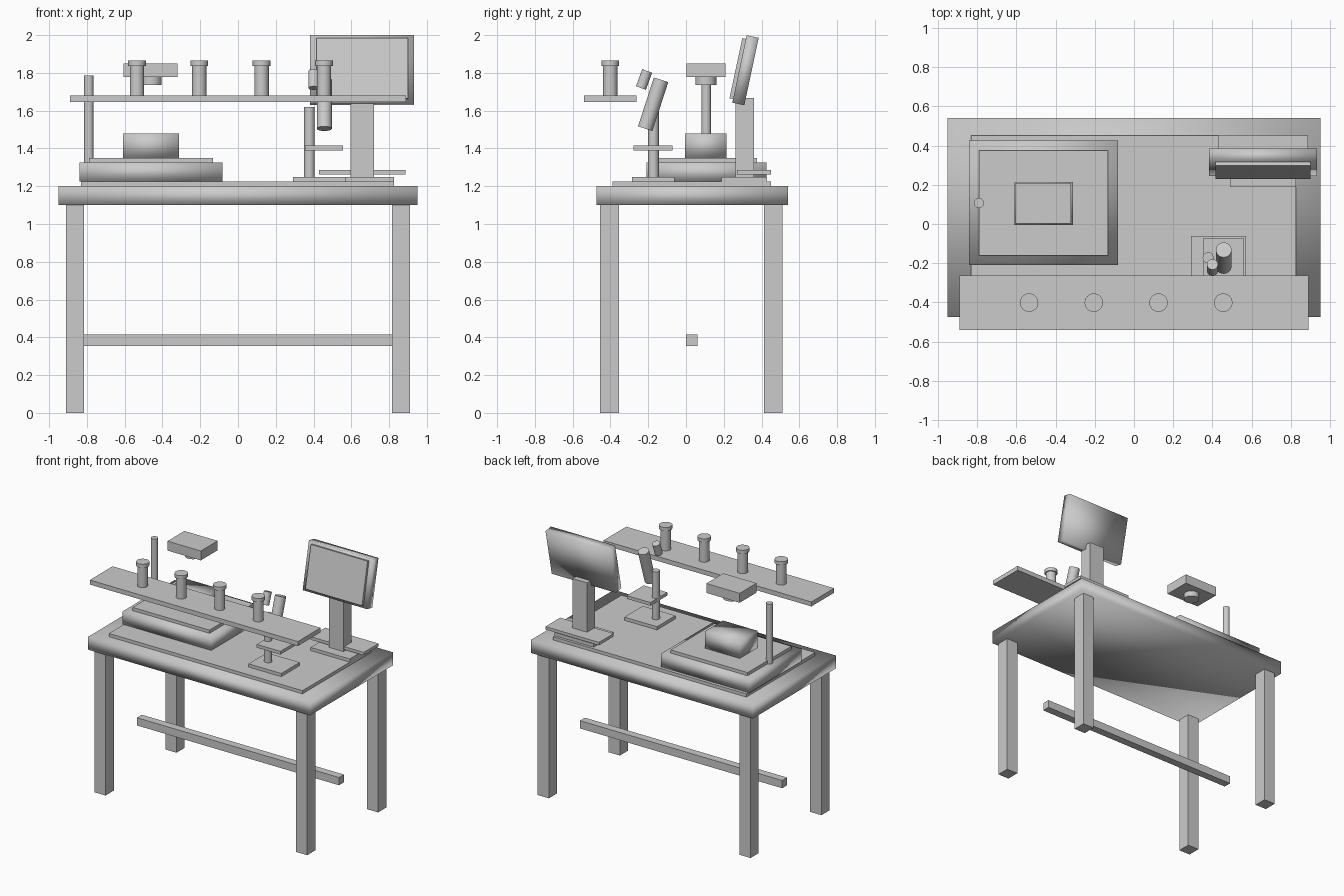
import bpy, math

if "Cube" in bpy.data.objects:
    bpy.data.objects.remove(bpy.data.objects["Cube"])


def finish(ob, name):
    ob.name = name
    ob.data.name = name
    return ob


def box(name, x, y, z, soft=False):
    """Box from (min, max) ranges; soft gives fully smooth shading."""
    lo_hi = (x, y, z)
    bpy.ops.mesh.primitive_cube_add(size=1, location=[(a + b) / 2 for a, b in lo_hi])
    ob = bpy.context.object
    ob.scale = [b - a for a, b in lo_hi]
    bpy.ops.object.transform_apply(location=False, rotation=False, scale=True)
    if soft:
        bpy.ops.object.shade_smooth()
    return finish(ob, name)


def cylinder(name, centre, radius, height, tilt=0.0, sides=24):
    """Round part; tilt (degrees) leans its top towards the back."""
    bpy.ops.mesh.primitive_cylinder_add(vertices=sides, radius=radius, depth=height,
                                        location=centre,
                                        rotation=(math.radians(-tilt), 0, 0))
    bpy.ops.object.shade_smooth_by_angle(angle=math.radians(40))
    return finish(bpy.context.object, name)


# Table: top, four legs, stretcher, work mat
box("table_top", (-0.95, 0.95), (-0.475, 0.54), (1.10, 1.20), soft=True)
for side, sx in (("left", -0.863), ("right", 0.863)):
    for end, sy in (("front", -0.405), ("back", 0.462)):
        box(f"{end}_{side}_leg", (sx - 0.048, sx + 0.048), (sy - 0.05, sy + 0.05), (0, 1.10))
box("stretcher", (-0.865, 0.865), (0.0, 0.06), (0.355, 0.415))
box("work_mat", (-0.832, 0.825), (-0.39, 0.45), (1.20, 1.225))

# Weighing station: stepped base, sample block, post
box("station_base", (-0.84, -0.082), (-0.21, 0.425), (1.225, 1.325), soft=True)
box("station_plate", (-0.79, -0.132), (-0.16, 0.375), (1.325, 1.35))
box("sample_block", (-0.61, -0.312), (-0.005, 0.215), (1.35, 1.48), soft=True)
cylinder("station_post", (-0.79, 0.107, 1.545), 0.025, 0.485)

# Overhead camera with its lens
box("camera_body", (-0.605, -0.32), (0.002, 0.208), (1.777, 1.85))
cylinder("camera_lens", (-0.46, 0.105, 1.756), 0.056, 0.042)

# Front shelf with a row of capped jars
box("shelf", (-0.89, 0.89), (-0.54, -0.262), (1.645, 1.68))
for i in range(4):
    x = -0.535 + 0.33 * i
    cylinder(f"jar_{i + 1}", (x, -0.401, 1.76), 0.038, 0.16)
    cylinder(f"jar_cap_{i + 1}", (x, -0.401, 1.851), 0.047, 0.028)

# Microscope: base, column, stage, tilted tube and eyepiece
box("microscope_base", (0.29, 0.57), (-0.285, -0.06), (1.225, 1.25))
cylinder("microscope_column", (0.378, -0.172, 1.435), 0.028, 0.37)
box("microscope_stage", (0.355, 0.557), (-0.278, -0.072), (1.39, 1.415))
cylinder("microscope_tube", (0.457, -0.174, 1.634), 0.04, 0.272, tilt=18)
cylinder("microscope_eyepiece", (0.40, -0.222, 1.765), 0.028, 0.096, tilt=20)

# Monitor stand and rear tray
box("monitor_base", (0.49, 0.825), (0.188, 0.43), (1.225, 1.25))
box("monitor_post", (0.595, 0.72), (0.262, 0.36), (1.25, 1.668))
box("rear_tray", (0.43, 0.888), (0.27, 0.45), (1.263, 1.286))

# Tilted monitor with a raised screen
tilt = math.radians(12)
centre_y, centre_z = 0.315, 1.814
body = box("monitor_body", (0.382, 0.933), (centre_y - 0.0325, centre_y + 0.0325),
           (centre_z - 0.1825, centre_z + 0.1825), soft=True)
body.rotation_euler.x = -tilt
offset = 0.038
sy, sz = centre_y - offset * math.cos(tilt), centre_z + offset * math.sin(tilt)
screen = box("monitor_screen", (0.415, 0.90), (sy - 0.014, sy + 0.014),
             (sz - 0.163, sz + 0.163))
screen.rotation_euler.x = -tilt
